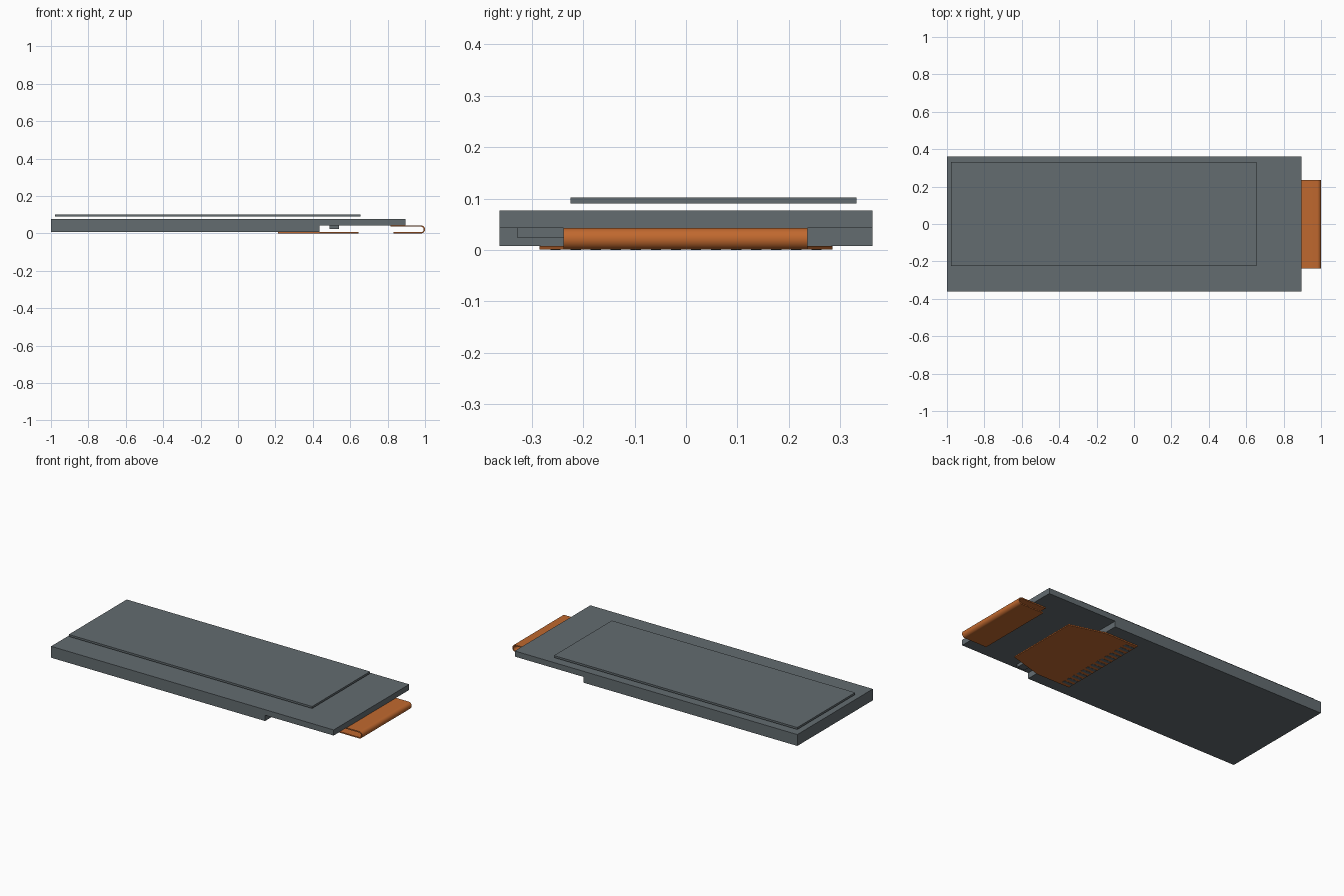
import bpy
import bmesh
import math

cube = bpy.data.objects.get("Cube")
if cube:
    bpy.data.objects.remove(cube, do_unlink=True)


def material(name, rgb):
    mat = bpy.data.materials.new(name)
    mat.use_nodes = True
    mat.diffuse_color = (*rgb, 1)
    mat.node_tree.nodes["Principled BSDF"].inputs["Base Color"].default_value = (*rgb, 1)
    return mat


GREY = material("slate grey", (0.125, 0.15, 0.163))
ORANGE = material("copper orange", (0.53, 0.14, 0.028))


def prism(name, outline, axis, low, high, mat):
    """Extrude a flat outline along y (outline in x, z) or z (outline in x, y)."""
    def place(a, b, c):
        return (a, c, b) if axis == "y" else (a, b, c)
    bm = bmesh.new()
    base = bm.faces.new([bm.verts.new(place(a, b, low)) for a, b in outline])
    moved = bmesh.ops.extrude_face_region(bm, geom=[base])["geom"]
    bmesh.ops.translate(bm, vec=place(0, 0, high - low),
                        verts=[v for v in moved if isinstance(v, bmesh.types.BMVert)])
    bmesh.ops.recalc_face_normals(bm, faces=bm.faces)
    mesh = bpy.data.meshes.new(name)
    bm.to_mesh(mesh)
    bm.free()
    obj = bpy.data.objects.new(name, mesh)
    bpy.context.collection.objects.link(obj)
    mesh.materials.append(mat)
    return obj


def box(name, x, y, z, mat):
    outline = [(x[0], y[0]), (x[1], y[0]), (x[1], y[1]), (x[0], y[1])]
    return prism(name, outline, "z", z[0], z[1], mat)


# Stepped glass panel: long upper sheet over a shorter lower sheet
prism("glass_panel",
      [(-1, 0.008), (0.435, 0.008), (0.435, 0.043), (0.895, 0.043), (0.895, 0.077), (-1, 0.077)],
      "y", -0.362, 0.362, GREY)

# Thin sheet held just above the glass
box("top_film", (-0.978, 0.654), (-0.224, 0.331), (0.09, 0.102), GREY)

# Driver chip under the overhang
box("driver_chip", (0.49, 0.54), (-0.328, 0.10), (0.024, 0.043), GREY)

# Flat end of the flexible cable, tapering towards the fold
prism("cable_end",
      [(0.215, -0.285), (0.435, -0.285), (0.645, -0.225),
       (0.645, 0.225), (0.435, 0.285), (0.215, 0.285)],
      "z", 0.001, 0.008, ORANGE)

# Row of contacts on the underside of the cable end
COUNT, PITCH = 14, 0.039
for i in range(COUNT):
    y = (i - (COUNT - 1) / 2) * PITCH
    box(f"contact_{i + 1}", (0.22, 0.28), (y - 0.01, y + 0.01), (0.0, 0.0015), GREY)

# Folded part of the flexible cable: a U shaped strip
R_OUT, THICK, CX, CZ = 0.0212, 0.007, 0.9788, 0.0217
STEPS = 16


def arc(radius):
    angles = [math.pi / 2 - math.pi * i / STEPS for i in range(STEPS + 1)]
    return [(CX + radius * math.cos(a), CZ + radius * math.sin(a)) for a in angles]


outer, inner = arc(R_OUT), arc(R_OUT - THICK)
profile = ([(0.815, outer[0][1])] + outer + [(0.832, outer[-1][1]), (0.832, inner[-1][1])]
           + inner[::-1] + [(0.815, inner[0][1])])
fold = prism("cable_fold", profile, "y", -0.238, 0.236, ORANGE)
bpy.ops.object.select_all(action="DESELECT")
fold.select_set(True)
bpy.context.view_layer.objects.active = fold
bpy.ops.object.shade_smooth_by_angle(angle=math.radians(30))
